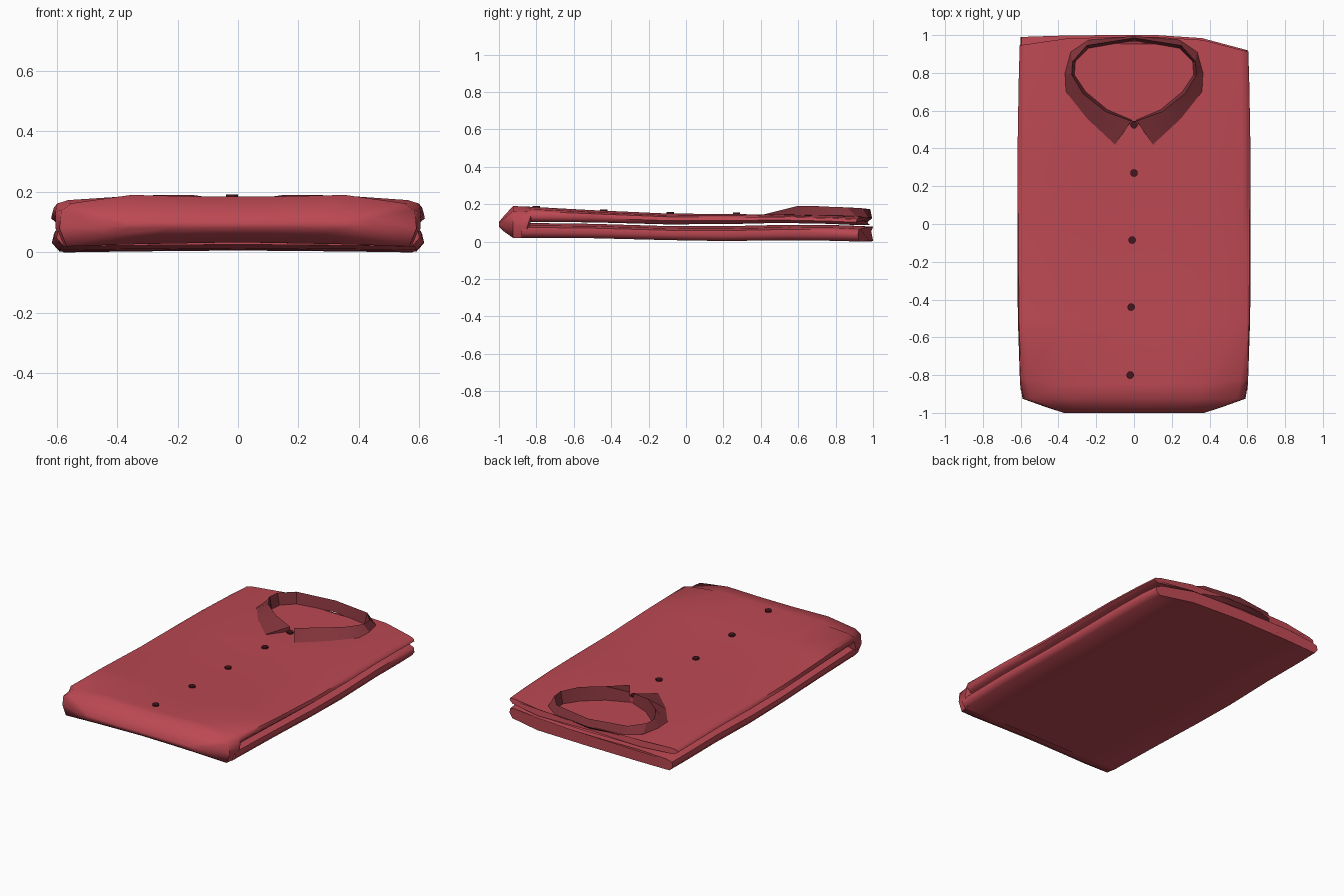
import bpy, bmesh, math

if "Cube" in bpy.data.objects:
    bpy.data.objects.remove(bpy.data.objects["Cube"])


def material(name, color):
    m = bpy.data.materials.new(name)
    m.diffuse_color = (*color, 1)
    m.use_nodes = True
    m.node_tree.nodes["Principled BSDF"].inputs["Base Color"].default_value = m.diffuse_color
    return m


RED = material("red_cloth", (0.50, 0.065, 0.085))
DARK = material("collar_cloth", (0.23, 0.035, 0.045))
BUTTON = material("button_dark", (0.06, 0.008, 0.012))


def loft(name, rings, mat):
    """Skin closed rings of points and cap both ends."""
    bm = bmesh.new()
    vr = [[bm.verts.new(p) for p in ring] for ring in rings]
    n = len(vr[0])
    for a, b in zip(vr, vr[1:]):
        for i in range(n):
            j = (i + 1) % n
            bm.faces.new((a[i], a[j], b[j], b[i]))
    bm.faces.new(vr[0])
    bm.faces.new(vr[-1])
    bmesh.ops.recalc_face_normals(bm, faces=bm.faces)
    me = bpy.data.meshes.new(name)
    bm.to_mesh(me)
    bm.free()
    ob = bpy.data.objects.new(name, me)
    bpy.context.collection.objects.link(ob)
    me.materials.append(mat)
    return ob


def activate(ob):
    bpy.ops.object.select_all(action='DESELECT')
    ob.select_set(True)
    bpy.context.view_layer.objects.active = ob


def smooth(ob, deg):
    activate(ob)
    bpy.ops.object.shade_smooth_by_angle(angle=math.radians(deg))


# Cross-section of a cloth layer: fraction of half width, fraction of thickness
SECTION = [(-1, .35), (-.99, .7), (-.93, .84), (-.6, 1), (-.2, .97), (.2, .97),
           (.6, 1), (.93, .84), (.99, .7), (1, .35),
           (.96, 0), (.6, .04), (0, .08), (-.6, .04), (-.96, 0)]


def layer(name, stations, bow_left, bow_right):
    """Stations are (y, z bottom, z top, half width); the back corners pull in."""
    rings = []
    for y, zb, zt, w in stations:
        ring = []
        for fx, fz in SECTION:
            bow = bow_left if fx < 0 else bow_right
            pull = bow * max(0, abs(fx) - .5) / .5 * max(0, (y - .6) / .4)
            ring.append((fx * w, y - pull, zb + fz * (zt - zb)))
        rings.append(ring)
    return loft(name, rings, RED)


# Lower folded layer
lower = layer("lower_layer", [
    (-.88, .02, .10, .60), (-.5, .018, .095, .61), (-.1, .008, .083, .615),
    (.2, .003, .082, .615), (.55, .007, .09, .61), (.85, .004, .087, .608),
    (1.0, 0, .08, .60)], .01, .08)

# Upper layer with the front fold
TOP = [(-1.0, .08, .105, .37), (-.975, .055, .135, .45), (-.925, .02, .19, .59),
       (-.85, .02, .187, .603), (-.83, .105, .186, .604), (-.5, .103, .168, .615),
       (-.1, .092, .15, .618), (.25, .094, .147, .618), (.5, .10, .144, .615),
       (.8, .095, .137, .61), (.99, .088, .131, .605)]
upper = layer("upper_layer", TOP, .045, .08)


# Collar rails, from the front tip to the centre back, then mirrored
def both_sides(half):
    return half + [(-x, y, z) for x, y, z in reversed(half[:-1])]


outer = both_sides([(.10, .42, .146), (.25, .56, .144), (.36, .70, .14), (.365, .80, .14),
                    (.335, .91, .135), (.24, .975, .13), (0, .995, .125)])
ridge = both_sides([(.015, .545, .17), (.15, .595, .19), (.27, .69, .19), (.33, .79, .185),
                    (.325, .86, .183), (.25, .945, .178), (0, .985, .173)])
inner = both_sides([(.01, .55, .105), (.14, .605, .105), (.255, .70, .105), (.315, .79, .105),
                    (.31, .86, .105), (.24, .93, .105), (0, .972, .105)])

# Neck opening cut into the upper layer
cutter = loft("neck_cutter", [[(x, y, z) for x, y, _ in ridge] for z in (.108, .3)], RED)
cutter.hide_render = True
mod = upper.modifiers.new("neck", 'BOOLEAN')
mod.operation = 'DIFFERENCE'
mod.solver = 'EXACT'
mod.object = cutter
activate(upper)
bpy.ops.object.modifier_apply(modifier=mod.name)
bpy.data.objects.remove(cutter, do_unlink=True)

smooth(lower, 60)
smooth(upper, 60)

# Folded collar
collar = loft("collar", list(zip(outer, ridge, inner)), DARK)
smooth(collar, 25)


# Buttons sit on the upper layer
def top_height(y):
    for a, b in zip(TOP, TOP[1:]):
        if a[0] <= y <= b[0]:
            t = (y - a[0]) / (b[0] - a[0])
            zb, zt = (a[k] + t * (b[k] - a[k]) for k in (1, 2))
            return zb + .97 * (zt - zb)


for i, (x, y) in enumerate([(0, .525), (0, .27), (-.01, -.085), (-.015, -.44), (-.02, -.8)]):
    bpy.ops.mesh.primitive_cylinder_add(vertices=12, radius=.02, depth=.014,
                                        location=(x, y, top_height(y) + .002))
    b = bpy.context.object
    b.name = f"button_{i + 1}"
    b.data.materials.append(BUTTON)
    smooth(b, 40)
